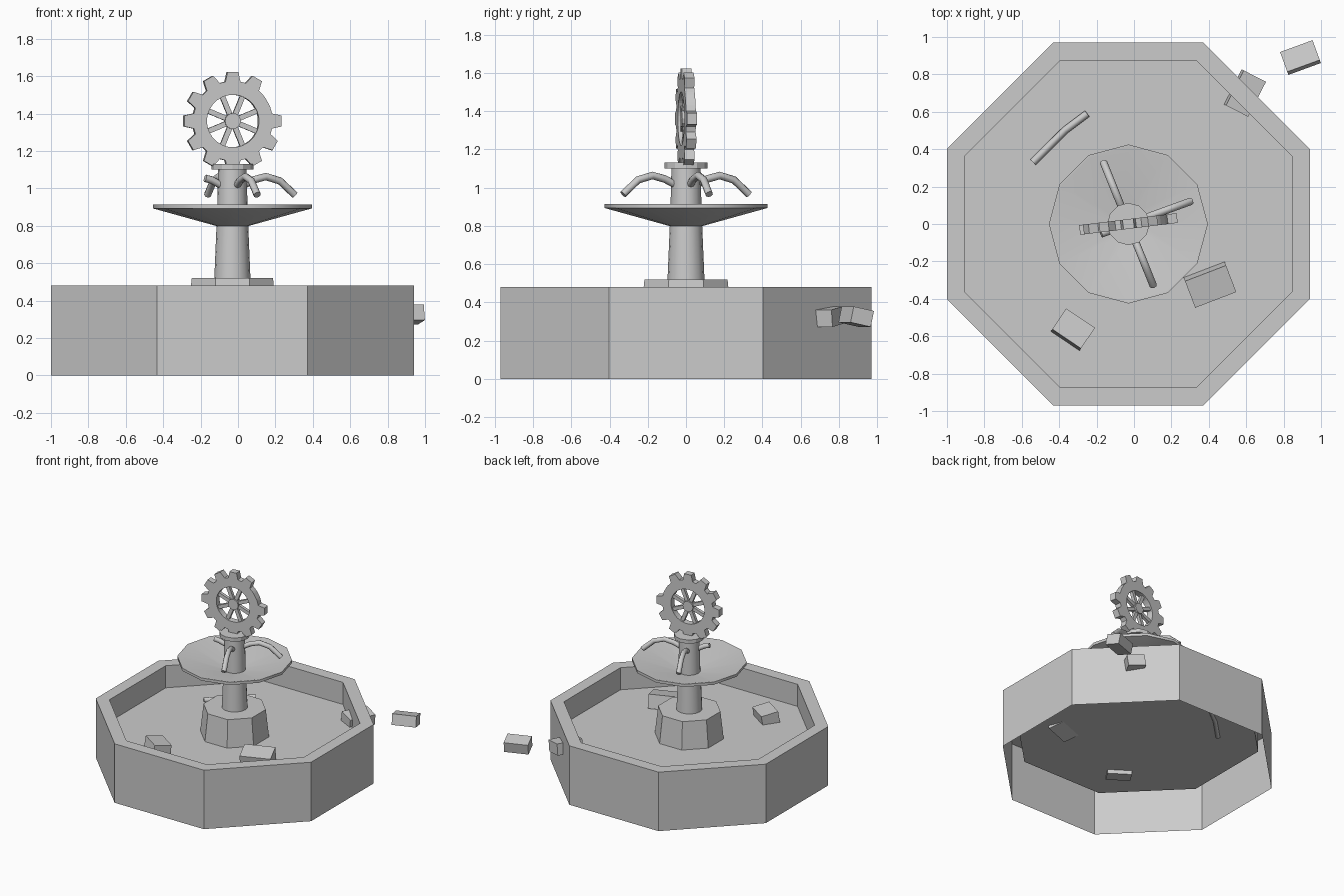
import bpy, bmesh, math
from mathutils import Matrix, Vector

if "Cube" in bpy.data.objects:
    bpy.data.objects.remove(bpy.data.objects["Cube"], do_unlink=True)

stone = bpy.data.materials.new("grey_stone")
stone.use_nodes = True
GREY = (0.6, 0.6, 0.6, 1)
stone.diffuse_color = GREY
stone.node_tree.nodes["Principled BSDF"].inputs["Base Color"].default_value = GREY

CENTRE = Vector((-0.03, 0, 0))
FLOOR = 0.3
GEAR_TURN = Matrix.Translation(CENTRE + Vector((0, 0, 1.36))) @ Matrix.Rotation(math.radians(7), 4, 'Z')


def add_object(name, bm, smooth=False, recalc=True):
    if recalc:
        bmesh.ops.recalc_face_normals(bm, faces=bm.faces)
    mesh = bpy.data.meshes.new(name)
    bm.to_mesh(mesh)
    bm.free()
    mesh.materials.append(stone)
    obj = bpy.data.objects.new(name, mesh)
    bpy.context.collection.objects.link(obj)
    if smooth:
        bpy.ops.object.select_all(action='DESELECT')
        obj.select_set(True)
        bpy.context.view_layer.objects.active = obj
        bpy.ops.object.shade_smooth_by_angle(angle=math.radians(35))
    return obj


def lathe(name, profile, sides, phase=0.0, smooth=False, cap_start=True):
    """Turn a (radius, height) profile round the fountain's axis."""
    bm = bmesh.new()
    rings = []
    for r, z in profile:
        angles = [math.tau * (i + phase) / sides for i in range(sides)]
        rings.append([bm.verts.new(CENTRE + Vector((r * math.cos(a), r * math.sin(a), z))) for a in angles])
    for low, high in zip(rings, rings[1:]):
        for i in range(sides):
            j = (i + 1) % sides
            bm.faces.new((low[i], low[j], high[j], high[i]))
    if cap_start:
        bm.faces.new(rings[0][::-1])
    bm.faces.new(rings[-1])
    return add_object(name, bm, smooth, recalc=cap_start)


def box(bm, size, matrix):
    bmesh.ops.create_cube(bm, size=1, matrix=matrix @ Matrix.Diagonal((*size, 1)))


def tube(name, points, radius=0.02):
    curve = bpy.data.curves.new(name, 'CURVE')
    curve.dimensions = '3D'
    curve.bevel_depth = radius
    curve.bevel_resolution = 2
    curve.use_fill_caps = True
    spline = curve.splines.new('POLY')
    spline.points.add(len(points) - 1)
    for point, co in zip(spline.points, points):
        point.co = (*co, 1)
    curve.materials.append(stone)
    obj = bpy.data.objects.new(name, curve)
    bpy.context.collection.objects.link(obj)
    bpy.ops.object.select_all(action='DESELECT')
    obj.select_set(True)
    bpy.context.view_layer.objects.active = obj
    bpy.ops.object.convert(target='MESH')
    bpy.ops.object.shade_smooth_by_angle(angle=math.radians(50))


# Octagonal basin: thin shell, open underneath, with a raised floor
to_corner = 1 / math.cos(math.pi / 8)
outer, inner = 0.97 * to_corner, 0.875 * to_corner
lathe("basin", [(outer, 0), (outer, 0.48), (inner, 0.48), (inner, FLOOR)], 8, 0.5, cap_start=False)

# Central stand, from the floor up
lathe("pedestal", [(0.26, FLOOR), (0.235, 0.52)], 8, 0.5)
lathe("lower_column", [(0.097, 0.51), (0.084, 0.82)], 16, smooth=True)
lathe("bowl", [(0.09, 0.80), (0.425, 0.893), (0.425, 0.915), (0.412, 0.915), (0.07, 0.825)], 12, smooth=True)
lathe("upper_column", [(0.083, 0.81), (0.076, 1.11)], 16, smooth=True)
lathe("collar", [(0.113, 1.1), (0.113, 1.13)], 12)

# Curved spouts, one of them snapped off short
SPOUT = [(0.05, 1.01), (0.12, 1.045), (0.19, 1.063), (0.27, 1.04), (0.355, 0.965)]
for label, degrees, count in (("left", 20, 5), ("back", 112, 5), ("right", 200, 3), ("front", -68, 5)):
    a = math.radians(degrees)
    path = [CENTRE + Vector((r * math.cos(a), r * math.sin(a), z)) for r, z in SPOUT[:count]]
    if count == 3:
        path[-1] = path[1].lerp(path[-1], 0.5)
    tube(label + "_spout", path)
tube("fallen_spout", [(-0.54, 0.33, 0.31), (-0.37, 0.50, 0.31), (-0.25, 0.59, 0.315)])

# Gear ring with twelve tooth positions, one tooth missing
TEETH, ROOT, TIP, BORE, HALF = 12, 0.214, 0.264, 0.14, 0.026
bm = bmesh.new()
loops = []
for t in range(TEETH):
    mid = math.tau * t / TEETH
    tip = ROOT if t == 1 else TIP
    for offset, r in ((-0.19, ROOT), (-0.11, tip), (0.11, tip), (0.19, ROOT)):
        d = Vector((math.cos(mid + offset), 0, math.sin(mid + offset)))
        depth = Vector((0, HALF, 0))
        loops.append([bm.verts.new(p) for p in (d * r - depth, d * r + depth, d * BORE + depth, d * BORE - depth)])
for k, here in enumerate(loops):
    there = loops[(k + 1) % len(loops)]
    for i in range(4):
        j = (i + 1) % 4
        bm.faces.new((here[i], here[j], there[j], there[i]))
bm.transform(GEAR_TURN)
add_object("gear_ring", bm)

# Gear hub and spokes
bm = bmesh.new()
bmesh.ops.create_cone(bm, cap_ends=True, segments=12, radius1=0.043, radius2=0.043,
                      depth=0.05, matrix=Matrix.Rotation(math.pi / 2, 4, 'X'))
bm.transform(GEAR_TURN)
add_object("gear_hub", bm)
bm = bmesh.new()
for i in range(8):
    turn = Matrix.Rotation(math.tau * (i + 0.5) / 8, 4, 'Y')
    box(bm, (0.12, 0.026, 0.028), turn @ Matrix.Translation((0.09, 0, 0)))
bm.transform(GEAR_TURN)
add_object("gear_spokes", bm)

# Loose blocks: location, size, heading and tilt in degrees
BLOCKS = {
    "outer_block": ((0.89, 0.89, 0.325), (0.185, 0.115, 0.085), 20, -12),
    "wall_block": ((0.593, 0.70, 0.325), (0.21, 0.135, 0.09), 63, 8),
    "large_block": ((0.406, -0.325, 0.345), (0.235, 0.155, 0.11), 21, 11),
    "small_block": ((-0.327, -0.565, 0.33), (0.185, 0.135, 0.1), -34, -9),
}
for name, (location, size, heading, tilt) in BLOCKS.items():
    bm = bmesh.new()
    box(bm, size, Matrix.Translation(location) @ Matrix.Rotation(math.radians(heading), 4, 'Z')
        @ Matrix.Rotation(math.radians(tilt), 4, 'X'))
    add_object(name, bm)
